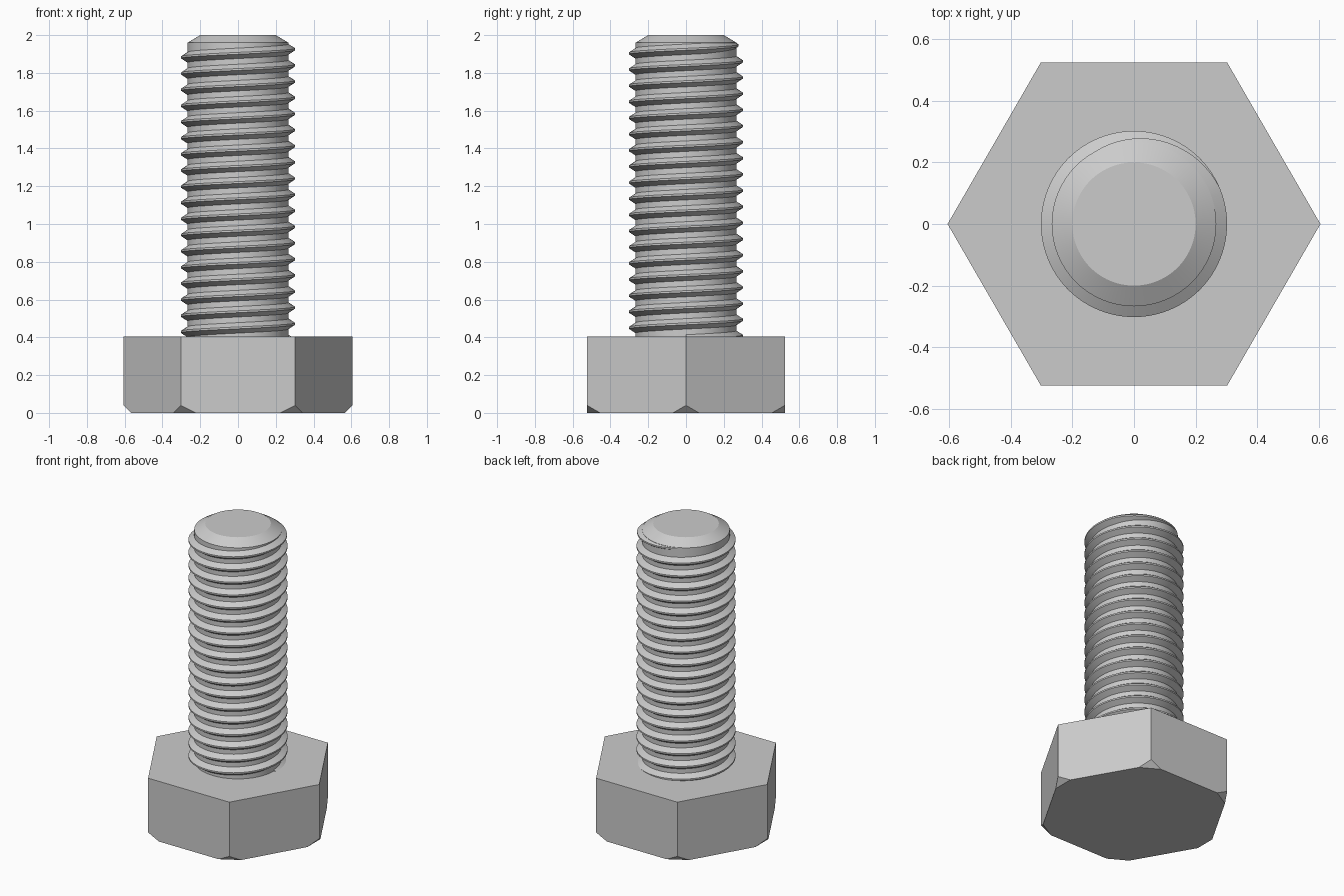
import bpy, bmesh
from math import pi, cos, sin, tau, radians
from mathutils import Vector

cube = bpy.data.objects.get("Cube")
if cube:
    bpy.data.objects.remove(cube, do_unlink=True)

steel = bpy.data.materials.new("grey_steel")
steel.use_nodes = True
steel.diffuse_color = (0.6, 0.6, 0.6, 1)
steel.node_tree.nodes["Principled BSDF"].inputs["Base Color"].default_value = (0.6, 0.6, 0.6, 1)

HEAD_R, HEAD_H, CORNER_CUT = 0.605, 0.405, 0.04
CORE_R, CREST_R, PITCH = 0.267, 0.302, 0.0855
SEGMENTS = 96


def polar(radius, angle, z):
    return Vector((radius * cos(angle), radius * sin(angle), z))


def finish(bm, name, smooth=True):
    bmesh.ops.recalc_face_normals(bm, faces=bm.faces)
    mesh = bpy.data.meshes.new(name)
    bm.to_mesh(mesh)
    bm.free()
    obj = bpy.data.objects.new(name, mesh)
    bpy.context.collection.objects.link(obj)
    mesh.materials.append(steel)
    if smooth:
        bpy.ops.object.select_all(action='DESELECT')
        obj.select_set(True)
        bpy.context.view_layer.objects.active = obj
        bpy.ops.object.shade_smooth_by_angle(angle=radians(25))
    return obj


def bridge(bm, ring_a, ring_b, closed):
    count = len(ring_a)
    for i in range(count if closed else count - 1):
        j = (i + 1) % count
        bm.faces.new((ring_a[i], ring_a[j], ring_b[j], ring_b[i]))


# Hexagonal head with its lower corners sliced off
bm = bmesh.new()
low, high = [[bm.verts.new(polar(HEAD_R, k * pi / 3, z)) for k in range(6)]
             for z in (0, HEAD_H)]
bridge(bm, low, high, True)
bm.faces.new(low)
bm.faces.new(high)
for k in range(6):
    cut = bmesh.ops.bisect_plane(
        bm, geom=bm.verts[:] + bm.edges[:] + bm.faces[:],
        plane_co=polar(HEAD_R - CORNER_CUT, k * pi / 3, 0),
        plane_no=polar(1, k * pi / 3, -1), clear_outer=True)
    edges = [e for e in cut["geom_cut"] if isinstance(e, bmesh.types.BMEdge)]
    bmesh.ops.edgenet_fill(bm, edges=edges)
finish(bm, "hex_head", smooth=False)

# Round shank core with a chamfered tip
bm = bmesh.new()
profile = [(CORE_R, 0.38), (CORE_R, 1.96), (0.2, 2.0)]
rings = [[bm.verts.new(polar(r, tau * i / SEGMENTS, z)) for i in range(SEGMENTS)]
         for r, z in profile]
for a, b in zip(rings, rings[1:]):
    bridge(bm, a, b, True)
bm.faces.new(rings[0])
bm.faces.new(rings[-1])
finish(bm, "shank_core")

# Right-handed helical ridge that fades out near the tip
bm = bmesh.new()
TOP_Z, FADE_START, FADE_END = 1.925, 0.4, 2.3
BASE_R, BASE_HALF, CREST_HALF = CORE_R - 0.005, 0.031, 0.005
start = -18 * tau
steps = int((FADE_END - start) / tau * SEGMENTS)
sections = []
for i in range(steps + 1):
    t = start + (FADE_END - start) * i / steps
    fade = min(1, max(0.02, (FADE_END - t) / (FADE_END - FADE_START)))
    crest = BASE_R + (CREST_R - BASE_R) * fade
    half = CREST_HALF + (BASE_HALF - CREST_HALF) * fade
    z = TOP_Z + PITCH * t / tau
    section = [(BASE_R, -half), (crest, -CREST_HALF), (crest, CREST_HALF), (BASE_R, half)]
    sections.append([bm.verts.new(polar(r, t, z + dz)) for r, dz in section])
for a, b in zip(sections, sections[1:]):
    bridge(bm, a, b, True)
bm.faces.new(sections[0])
bm.faces.new(sections[-1])
finish(bm, "thread")
